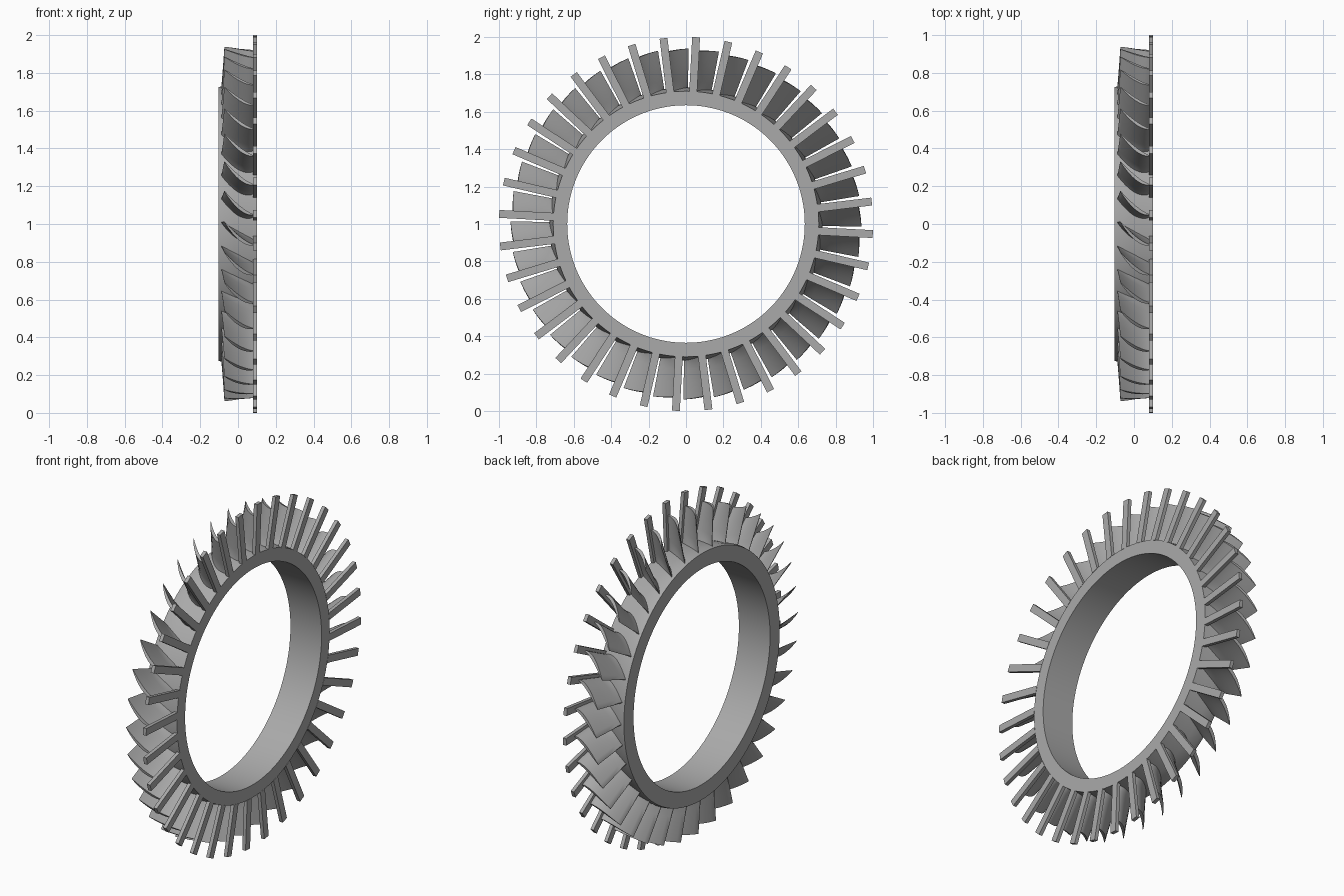
import bpy
import bmesh
import math
from mathutils import Matrix, Vector

if "Cube" in bpy.data.objects:
    bpy.data.objects.remove(bpy.data.objects["Cube"], do_unlink=True)

COUNT = 36
STEP = math.tau / COUNT
START = math.radians(3.1)      # angle of the first bar, measured from the top towards +y

metal = bpy.data.materials.new("grey metal")
metal.use_nodes = True
GREY = (0.4, 0.4, 0.4, 1)
metal.diffuse_color = GREY
metal.node_tree.nodes["Principled BSDF"].inputs["Base Color"].default_value = GREY


def polar(x, r, angle):
    """Point around the x axis, angle clockwise from the top."""
    return Vector((x, r * math.sin(angle), 1 + r * math.cos(angle)))


def finish(name, bm, smooth):
    bmesh.ops.recalc_face_normals(bm, faces=bm.faces)
    mesh = bpy.data.meshes.new(name)
    bm.to_mesh(mesh)
    bm.free()
    mesh.materials.append(metal)
    obj = bpy.data.objects.new(name, mesh)
    bpy.context.collection.objects.link(obj)
    if smooth:
        bpy.ops.object.select_all(action="DESELECT")
        obj.select_set(True)
        bpy.context.view_layer.objects.active = obj
        bpy.ops.object.shade_smooth_by_angle(angle=math.radians(35))
    return obj


def skin(bm, rows, closed):
    """Quads between successive closed loops of vertices."""
    pairs = list(zip(rows, rows[1:]))
    if closed:
        pairs.append((rows[-1], rows[0]))
    for a, b in pairs:
        for i in range(len(a)):
            j = (i + 1) % len(a)
            bm.faces.new((a[i], a[j], b[j], b[i]))


# Hub ring: lathed profile of (x, radius)
profile = [(-0.103, 0.635), (-0.103, 0.725), (-0.08, 0.73), (-0.02, 0.724),
           (0.04, 0.717), (0.08, 0.712), (0.1, 0.71), (0.1, 0.635)]
bm = bmesh.new()
rows = [[bm.verts.new(polar(x, r, math.tau * k / 144)) for x, r in profile]
        for k in range(144)]
skin(bm, rows, True)
finish("hub_ring", bm, True)

# Curved blades: crescent sections stacked from a flared root to the tip
SAMPLES = 12
bm = bmesh.new()
for n in range(COUNT):
    base = START + n * STEP
    rows = []
    for r, thick in ((0.7, 0.05), (0.728, 0.036), (0.745, 0.027), (0.775, 0.023),
                     (0.85, 0.021), (0.93, 0.019)):
        front = -0.09 + 0.018 * (r - 0.7) / 0.23
        sides = ([], [])
        for k in range(SAMPLES + 1):
            s = k / SAMPLES
            x = front + (0.083 - front) * s
            angle = base + math.radians(7.6) * (1 - s) ** 1.7
            radius = r + (0.008 - 0.016 * s if r > 0.9 else 0)
            half = 0.5 * (0.004 + thick * math.sin(math.pi * s) ** 0.8) / r
            for side, sign in zip(sides, (1, -1)):
                side.append(bm.verts.new(polar(x, radius, angle + sign * half)))
        rows.append(sides[0] + sides[1][::-1])
    skin(bm, rows, False)
    for row in (rows[0], rows[-1]):
        for k in range(SAMPLES):
            bm.faces.new((row[k], row[k + 1], row[-2 - k], row[-1 - k]))
finish("curved_blades", bm, True)

# Straight radial bars at the trailing side of the blades
bm = bmesh.new()
for n in range(COUNT):
    place = (Matrix.Translation((0.091, 0, 1))
             @ Matrix.Rotation(-(START + n * STEP), 4, "X")
             @ Matrix.Translation((0, 0, 0.854))
             @ Matrix.Diagonal((0.021, 0.042, 0.292, 1)))
    bmesh.ops.create_cube(bm, size=1, matrix=place)
finish("radial_bars", bm, False)
